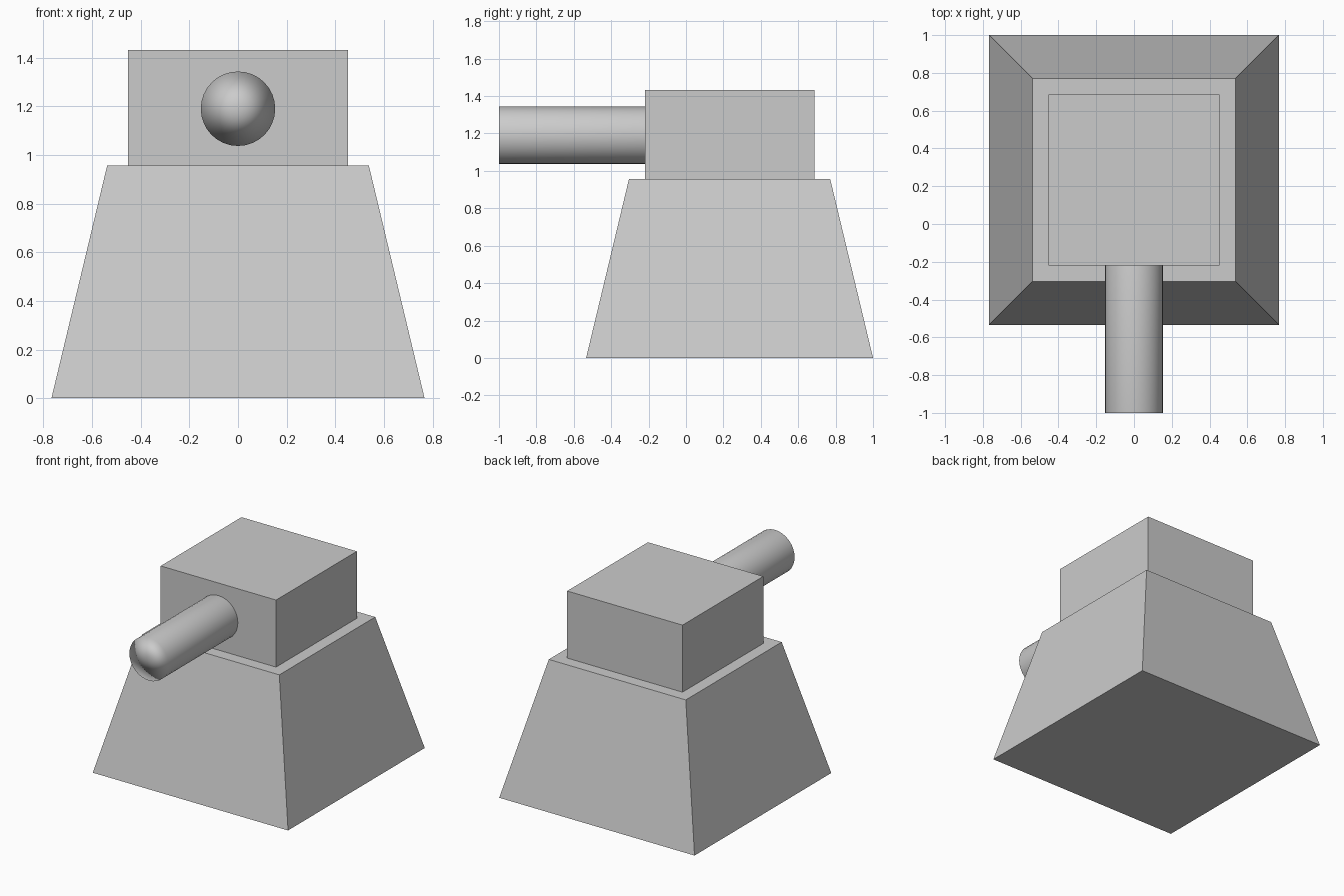
import bpy, bmesh
from mathutils import Matrix

if "Cube" in bpy.data.objects:
    bpy.data.objects.remove(bpy.data.objects["Cube"])

CY = 0.233  # shared centre of pedestal and housing along y


def add_object(name, bm):
    mesh = bpy.data.meshes.new(name)
    bmesh.ops.recalc_face_normals(bm, faces=bm.faces)
    bm.to_mesh(mesh)
    bm.free()
    obj = bpy.data.objects.new(name, mesh)
    bpy.context.collection.objects.link(obj)
    return obj


def tapered_box(name, half_bottom, half_top, z0, z1):
    bm = bmesh.new()
    bmesh.ops.create_cube(bm, size=2)
    for v in bm.verts:
        top = v.co.z > 0
        half = half_top if top else half_bottom
        v.co = (v.co.x * half, v.co.y * half + CY, z1 if top else z0)
    return add_object(name, bm)


# Sloped pedestal and square housing on top
tapered_box("pedestal", 0.767, 0.538, 0.0, 0.956)
tapered_box("housing", 0.453, 0.453, 0.956, 1.432)

# Barrel pointing forward, with smooth-shaded fan caps
y_front, y_back = -1.0, CY - 0.453 + 0.005
bm = bmesh.new()
bmesh.ops.create_cone(bm, cap_ends=True, cap_tris=True, segments=32,
                      radius1=0.153, radius2=0.153, depth=y_back - y_front,
                      matrix=Matrix.Translation((0, (y_front + y_back) / 2, 1.19))
                      @ Matrix.Rotation(1.5707963, 4, 'X'))
for f in bm.faces:
    f.smooth = True
barrel = add_object("barrel", bm)
weighted = barrel.modifiers.new("soft_rim", 'WEIGHTED_NORMAL')
weighted.mode = 'FACE_AREA'
